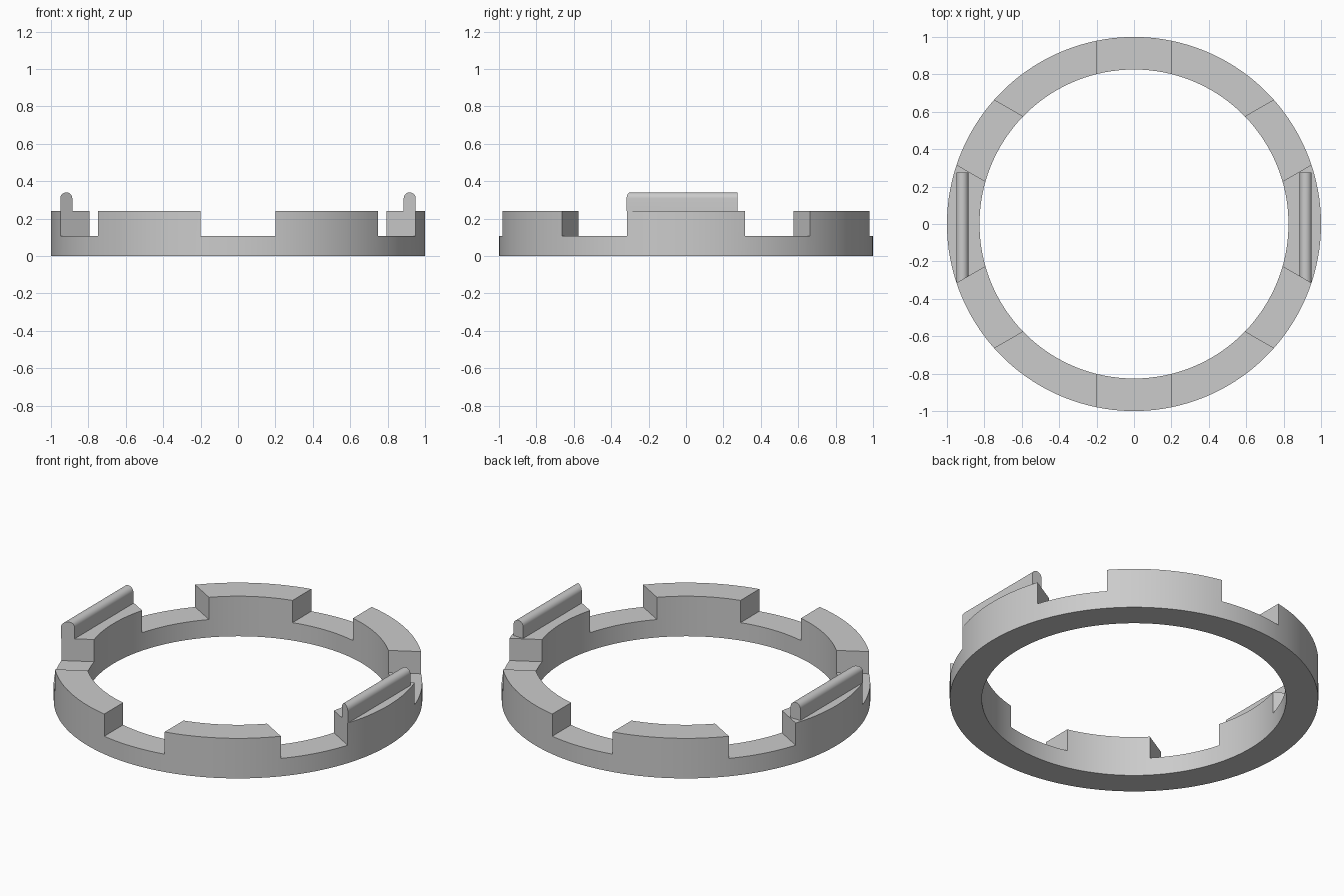
import bpy, bmesh
from math import sin, cos, pi, asin, radians, sqrt

cube = bpy.data.objects.get("Cube")
if cube:
    bpy.data.objects.remove(cube)

R_OUT, R_IN = 1.0, 0.826
BASE, TOP = 0.107, 0.24
NOTCH = 0.2            # half width of each parallel-sided notch
SIXTH = radians(60)

grey = bpy.data.materials.new("plain_grey")
grey.use_nodes = True
colour = (0.6, 0.6, 0.6, 1)
grey.diffuse_color = colour
grey.node_tree.nodes["Principled BSDF"].inputs["Base Color"].default_value = colour


def finish(name, bm):
    bmesh.ops.remove_doubles(bm, verts=bm.verts, dist=1e-5)
    bmesh.ops.recalc_face_normals(bm, faces=bm.faces)
    mesh = bpy.data.meshes.new(name)
    bm.to_mesh(mesh)
    bm.free()
    obj = bpy.data.objects.new(name, mesh)
    mesh.materials.append(grey)
    bpy.context.collection.objects.link(obj)
    bpy.ops.object.select_all(action="DESELECT")
    obj.select_set(True)
    bpy.context.view_layer.objects.active = obj
    bpy.ops.object.shade_smooth_by_angle(angle=radians(30))


def face(bm, points):
    return bm.faces.new([bm.verts.new(p) for p in points])


# Notched ring: six raised blocks alternating with six notches
def build_ring():
    bm = bmesh.new()
    half_out = asin(NOTCH / R_OUT)
    half_in = asin(NOTCH / R_IN)

    def edge(out_angle, in_angle):
        return ((R_OUT * cos(out_angle), R_OUT * sin(out_angle)),
                (R_IN * cos(in_angle), R_IN * sin(in_angle)))

    def wall(p, q, low, high):
        face(bm, [(*p, low), (*q, low), (*q, high), (*p, high)])

    def span(centre, out_half, in_half, steps, height):
        cuts = [edge(centre + out_half * t, centre + in_half * t)
                for t in (2 * i / steps - 1 for i in range(steps + 1))]
        for (o1, i1), (o2, i2) in zip(cuts, cuts[1:]):
            face(bm, [(*p, 0) for p in (o1, o2, i2, i1)])
            face(bm, [(*p, height) for p in (o1, o2, i2, i1)])
            for p, q in ((o1, o2), (i1, i2)):
                wall(p, q, 0, BASE)
                if height > BASE:
                    wall(p, q, BASE, height)
        if height > BASE:
            for outer, inner in (cuts[0], cuts[-1]):
                wall(outer, inner, BASE, height)

    for k in range(6):
        span(k * SIXTH, SIXTH / 2 - half_out, SIXTH / 2 - half_in, 14, TOP)
        span((k + 0.5) * SIXTH, half_out, half_in, 10, BASE)
    finish("notched_ring", bm)


# Round-topped rail, its front end cut flush with the notch side
def build_rail(name, side):
    bm = bmesh.new()
    centre, radius, peak = 0.918, 0.032, 0.34
    arc = [(centre + radius * cos(a), peak - radius + radius * sin(a))
           for a in (pi * i / 16 for i in range(17))]
    profile = [(centre + radius, TOP)] + arc + [(centre - radius, TOP)]
    front = [(side * x, (NOTCH - x / 2) * 2 / sqrt(3), z) for x, z in profile]
    back = [(side * x, 0.275, z) for x, z in profile]
    face(bm, front)
    face(bm, back)
    for i in range(len(profile) - 1):
        face(bm, [front[i], front[i + 1], back[i + 1], back[i]])
    finish(name, bm)


build_ring()
build_rail("left_rail", 1)
build_rail("right_rail", -1)
